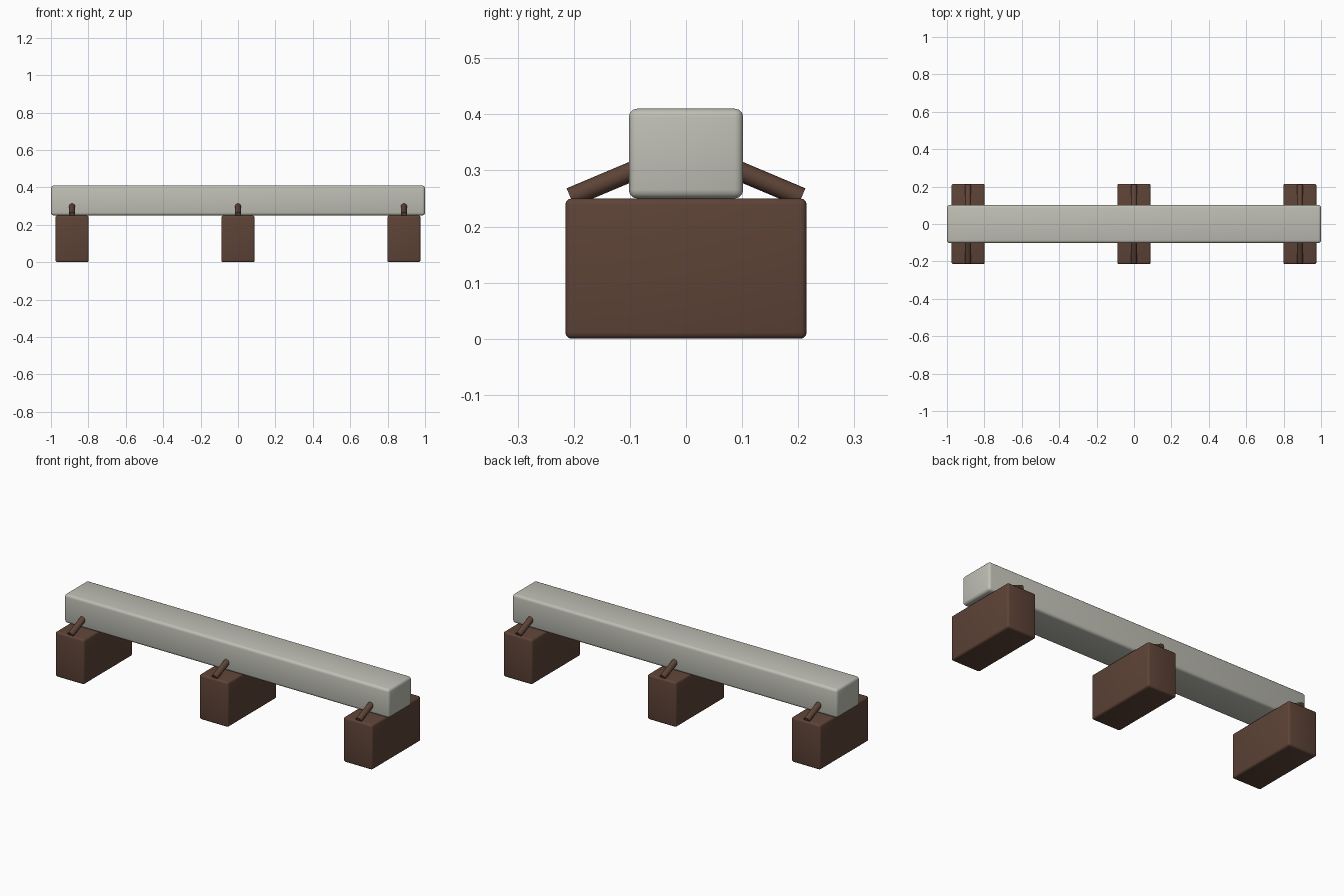
import bpy
import math
from mathutils import Vector

if "Cube" in bpy.data.objects:
    bpy.data.objects.remove(bpy.data.objects["Cube"])


def material(name, color):
    m = bpy.data.materials.new(name)
    m.diffuse_color = (*color, 1)
    m.use_nodes = True
    m.node_tree.nodes["Principled BSDF"].inputs["Base Color"].default_value = m.diffuse_color
    return m


stone = material("pale_stone", (0.52, 0.52, 0.46))
wood = material("dark_wood", (0.11, 0.056, 0.038))


def finish(name, mat):
    ob = bpy.context.object
    ob.name = name
    ob.data.materials.append(mat)
    bpy.ops.object.shade_smooth_by_angle(angle=math.radians(40))
    return ob


def rounded_box(name, center, size, radius, mat):
    bpy.ops.mesh.primitive_cube_add(size=1, location=center)
    ob = bpy.context.object
    ob.scale = size
    bpy.ops.object.transform_apply(location=False, rotation=False, scale=True)
    bev = ob.modifiers.new("bevel", 'BEVEL')
    bev.width = radius
    bev.segments = 3
    bpy.ops.object.modifier_apply(modifier=bev.name)
    return finish(name, mat)


def peg(name, a, b, radius, mat):
    a, b = Vector(a), Vector(b)
    bpy.ops.mesh.primitive_cylinder_add(
        vertices=10, radius=radius, depth=(b - a).length, location=(a + b) / 2)
    bpy.context.object.rotation_euler = (b - a).to_track_quat('Z', 'Y').to_euler()
    return finish(name, mat)


# Long beam
rounded_box("beam", (0, 0, 0.33), (2.0, 0.204, 0.16), 0.015, stone)

# Sleeper blocks, each with a slanted peg on both sides of the beam
for label, x in (("left", -0.887), ("middle", 0), ("right", 0.887)):
    rounded_box(f"{label}_block", (x, 0, 0.125), (0.178, 0.43, 0.25), 0.011, wood)
    for side, s in (("front", -1), ("back", 1)):
        peg(f"{label}_{side}_peg", (x, s * 0.206, 0.252), (x, s * 0.085, 0.303), 0.0175, wood)
